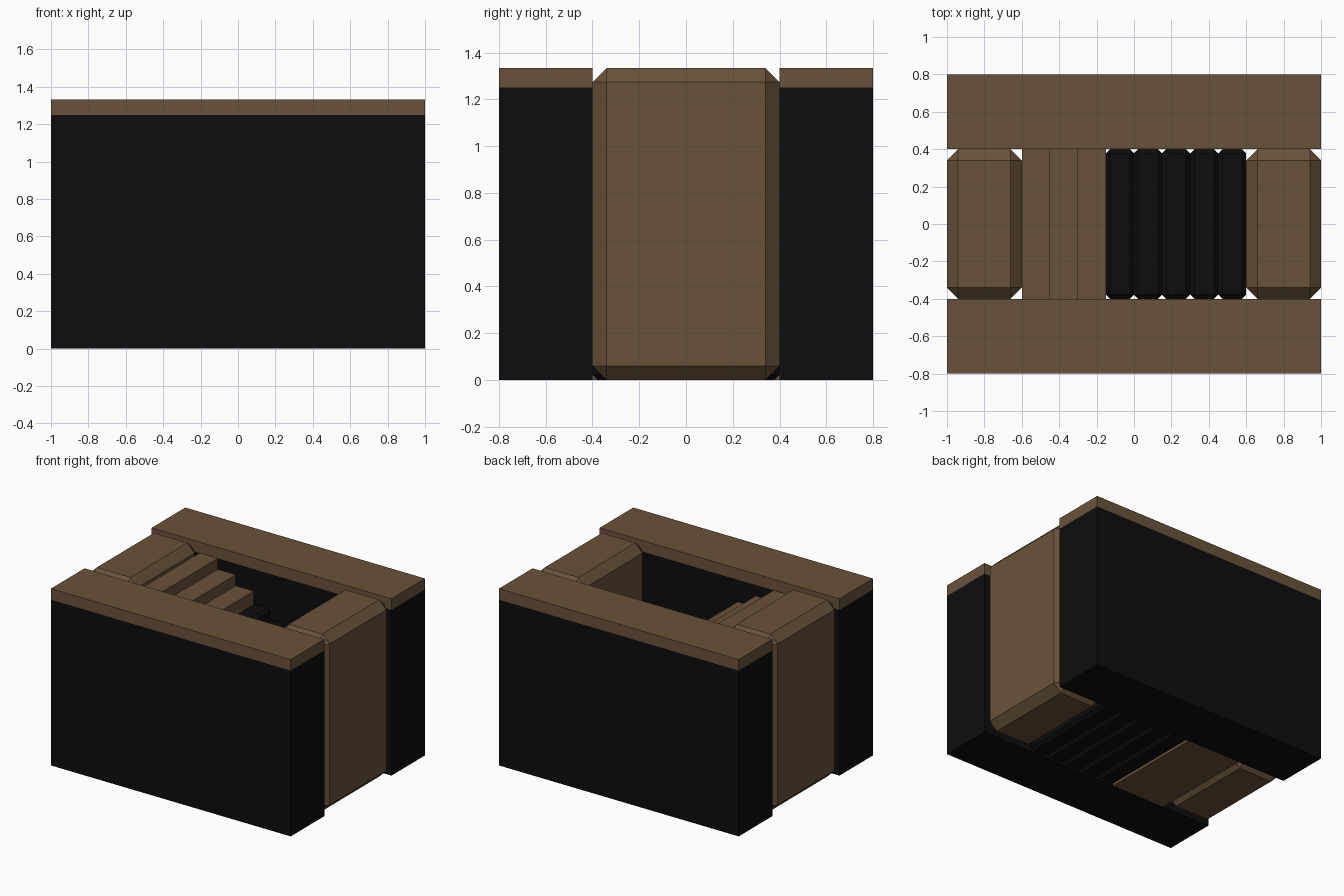
import bpy, bmesh

if "Cube" in bpy.data.objects:
    bpy.data.objects.remove(bpy.data.objects["Cube"])


def material(name, rgb):
    m = bpy.data.materials.new(name)
    m.diffuse_color = (*rgb, 1)
    m.use_nodes = True
    m.node_tree.nodes["Principled BSDF"].inputs["Base Color"].default_value = m.diffuse_color
    return m


BROWN = material("brown", (0.141, 0.084, 0.042))
BLACK = material("black", (0.004, 0.004, 0.004))
UNIT = 1 / 12          # height of one step
TOP = 16 * UNIT        # overall height


def block(name, x, y, z, mats, chamfer=0, split=None):
    """Box from ranges; optional chamfer, optional cut at a height (second material above)."""
    bm = bmesh.new()
    bmesh.ops.create_cube(bm, size=1)
    for v in bm.verts:
        v.co = [(lo + hi) / 2 + c * (hi - lo) for c, (lo, hi) in zip(v.co, (x, y, z))]
    if chamfer:
        bmesh.ops.bevel(bm, geom=bm.edges[:], offset=chamfer, segments=1,
                        affect='EDGES', profile=0.5)
    if split:
        bmesh.ops.bisect_plane(bm, geom=bm.verts[:] + bm.edges[:] + bm.faces[:],
                               plane_co=(0, 0, split), plane_no=(0, 0, 1))
        for f in bm.faces:
            f.material_index = int(f.calc_center_median().z > split)
    me = bpy.data.meshes.new(name)
    bm.to_mesh(me)
    bm.free()
    for m in mats:
        me.materials.append(m)
    ob = bpy.data.objects.new(name, me)
    bpy.context.collection.objects.link(ob)
    return ob


# Long side walls, dark with a brown top band
for side, y in (("front", (-0.8, -0.4)), ("back", (0.4, 0.8))):
    block(side + "_wall", (-1, 1), y, (0, TOP), [BLACK, BROWN], split=15 * UNIT)

# Chamfered end blocks
for side, x in (("left", (-1, -0.6)), ("right", (0.6, 1))):
    block(side + "_end_block", x, (-0.4, 0.4), (0, TOP), [BROWN], chamfer=0.06)

# Descending stair columns: three plain brown, five chamfered dark
for i in range(8):
    x0 = -0.6 + 0.15 * i
    upper = i < 3
    block(("upper" if upper else "lower") + f"_step_{i + 1}", (x0, x0 + 0.15),
          (-0.4, 0.4), (0, (15 - i) * UNIT), [BROWN if upper else BLACK],
          chamfer=0 if upper else 0.0225)
